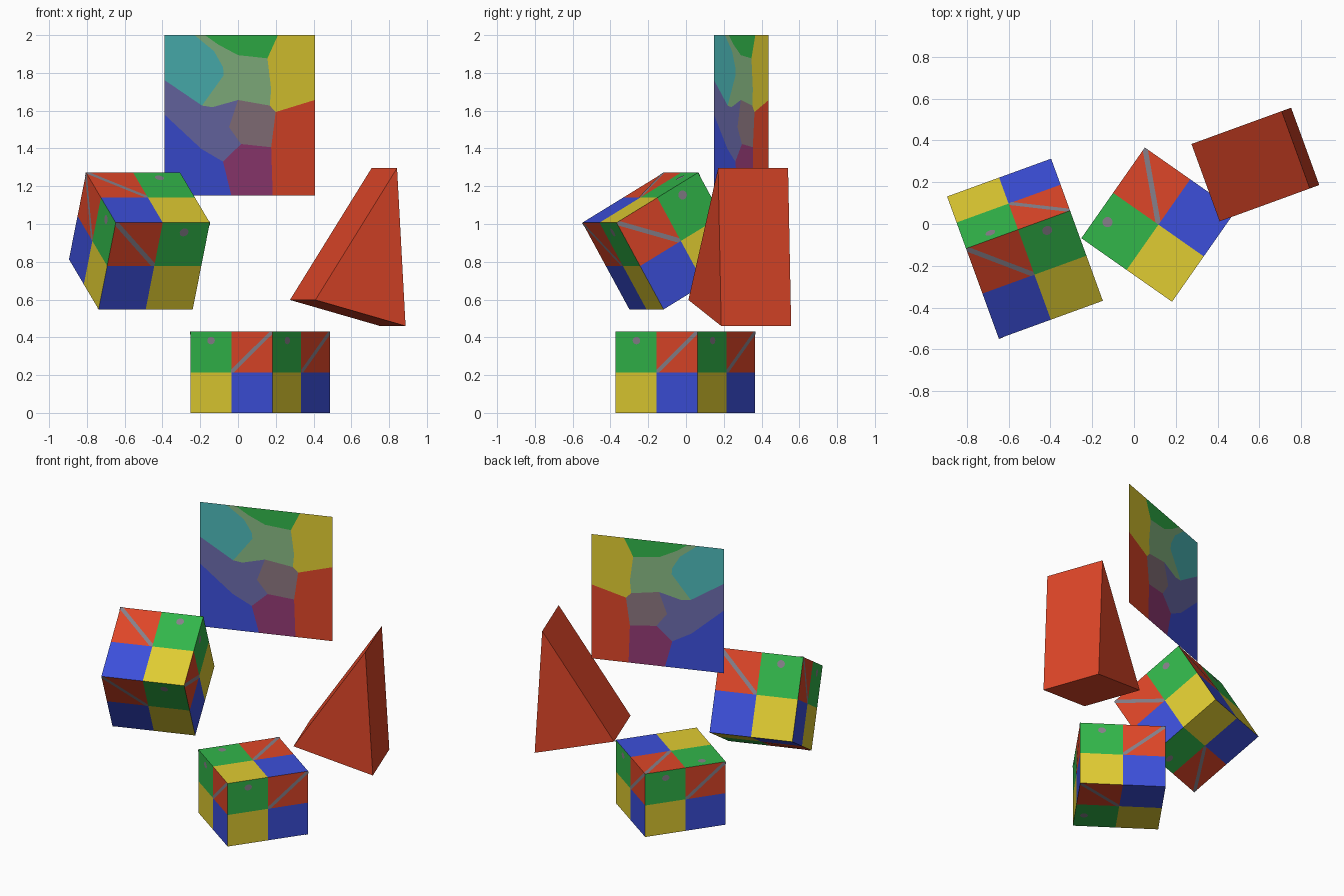
import bpy, bmesh
from math import radians, cos, sin, pi
from mathutils import Vector, Matrix

if "Cube" in bpy.data.objects:
    bpy.data.objects.remove(bpy.data.objects["Cube"])


def linear(c):
    c /= 255
    return c / 12.92 if c <= 0.04045 else ((c + 0.055) / 1.055) ** 2.4


COLOURS = {
    "red": (222, 70, 40), "green": (50, 182, 74), "yellow": (224, 204, 50),
    "blue": (60, 79, 218), "grey": (134, 128, 138), "teal": (77, 184, 184),
    "sage": (136, 184, 131), "slate": (107, 107, 170),
    "mauve": (138, 117, 126), "plum": (146, 58, 116),
}
NAMES = list(COLOURS)
MATS = []
for name, rgb in COLOURS.items():
    m = bpy.data.materials.new(name)
    m.diffuse_color = (*[linear(c) for c in rgb], 1)
    m.use_nodes = True
    m.node_tree.nodes["Principled BSDF"].inputs["Base Color"].default_value = m.diffuse_color
    MATS.append(m)


def make_object(name, bm, loc=(0, 0, 0), rot=(0, 0, 0)):
    mesh = bpy.data.meshes.new(name)
    bm.to_mesh(mesh)
    bm.free()
    for m in MATS:
        mesh.materials.append(m)
    ob = bpy.data.objects.new(name, mesh)
    ob.location = loc
    ob.rotation_euler = [radians(a) for a in rot]
    bpy.context.collection.objects.link(ob)
    return ob


def add_face(bm, points, colour):
    f = bm.faces.new([bm.verts.new(p) for p in points])
    f.material_index = NAMES.index(colour)


# Pattern repeated on every box side, in 0..1 side coordinates
def square(x, y):
    return [(x, y), (x + .5, y), (x + .5, y + .5), (x, y + .5)]


TILES = [("green", square(0, .5)), ("red", square(.5, .5)),
         ("yellow", square(0, 0)), ("blue", square(.5, 0))]
STRIPE = [(.5, .5), (.533, .5), (1, .967), (1, 1), (.967, 1), (.5, .533)]
DOT = [(.255 + .046 * cos(i * pi / 8), .89 + .046 * sin(i * pi / 8))
       for i in range(16)]
# (right, up) direction of the pattern on each side
X, Y, Z = Vector((1, 0, 0)), Vector((0, 1, 0)), Vector((0, 0, 1))
SIDES = [(X, Z), (Y, Z), (-X, Z), (-Y, Z), (X, Y), (X, -Y)]


def tile_box(name, size, loc, rot, mirrored=False):
    bm = bmesh.new()
    scale = Vector(size) / 2
    for right, up in SIDES:
        normal = right.cross(up)

        def put(points, colour, lift=0.0):
            out = []
            for u, v in points:
                p = right * (2 * u - 1) + up * (2 * v - 1) + normal
                p = p * scale + normal * lift
                if mirrored:
                    p.x = -p.x
                out.append(p)
            add_face(bm, out[::-1] if mirrored else out, colour)

        for colour, pts in TILES:
            put(pts, colour)
    bmesh.ops.remove_doubles(bm, verts=bm.verts[:], dist=1e-4)
    # painted stripe and dot as thin plates
    for right, up in SIDES:
        normal = right.cross(up)
        for pts in (STRIPE, DOT):
            put_pts = []
            for u, v in pts:
                p = (right * (2 * u - 1) + up * (2 * v - 1) + normal) * scale
                p += normal * 0.002
                if mirrored:
                    p.x = -p.x
                put_pts.append(p)
            add_face(bm, put_pts[::-1] if mirrored else put_pts, "grey")
    return make_object(name, bm, loc, rot)


# Standing box and tilted, mirror-patterned cube
tile_box("ground_box", (.53, .53, .43), (.117, -.003, .215), (0, 0, 55))
tile_box("tilted_cube", (.53, .53, .53), (-.522, -.118, .91), (30, 0, 20), True)

# Red wedge: triangle profile extruded toward the front
bm = bmesh.new()
add_face(bm, [(0, 0, .598), (.508, 0, .46), (.46, 0, 1.296)], "red")
ext = bmesh.ops.extrude_face_region(bm, geom=bm.faces[:])
bmesh.ops.translate(bm, vec=(0, -.394, 0),
                    verts=[v for v in ext["geom"] if isinstance(v, bmesh.types.BMVert)])
bmesh.ops.recalc_face_normals(bm, faces=bm.faces[:])
make_object("wedge", bm, (.275, .383, 0), (0, 0, 20))

# Flat panel split into coloured patches (points as percent of the square)
P = dict(
    A=(0, 100), B=(20, 100), C=(27, 100), D=(75.5, 100), E=(100, 100),
    F=(0, 72), G=(0, 50.5), H=(0, 0), I=(44.5, 0), J=(72, 0), K=(100, 0),
    L=(100, 59.5), M=(33, 90), N=(39, 80), O=(39.5, 75), Q=(25, 56),
    R=(32, 55), S=(49, 59.5), T=(49, 87.5), U=(68.5, 85.5), V=(71, 66),
    W=(74, 52), a=(70, 56), b=(43, 42.5), c=(51, 32), d=(71, 30),
    e=(39, 21), f=(24.5, 29), g=(36, 94))
PATCHES = {"teal": "AFQONMB", "sage": "BMNOQRSaVUTgC", "green": "CgTUD",
           "yellow": "DUVaWLE", "slate": "FGfecbSRQ", "mauve": "SbcdWa",
           "blue": "GHIef", "plum": "eIJdc", "red": "JKLWd"}
SIDE = .848
bm = bmesh.new()
for colour, path in PATCHES.items():
    add_face(bm, [(P[k][0] / 100 * SIDE, 0, P[k][1] / 100 * SIDE) for k in path], colour)
bmesh.ops.remove_doubles(bm, verts=bm.verts[:], dist=1e-4)
make_object("colour_panel", bm, (-.39, .148, 2 - SIDE), (0, 0, 20))
